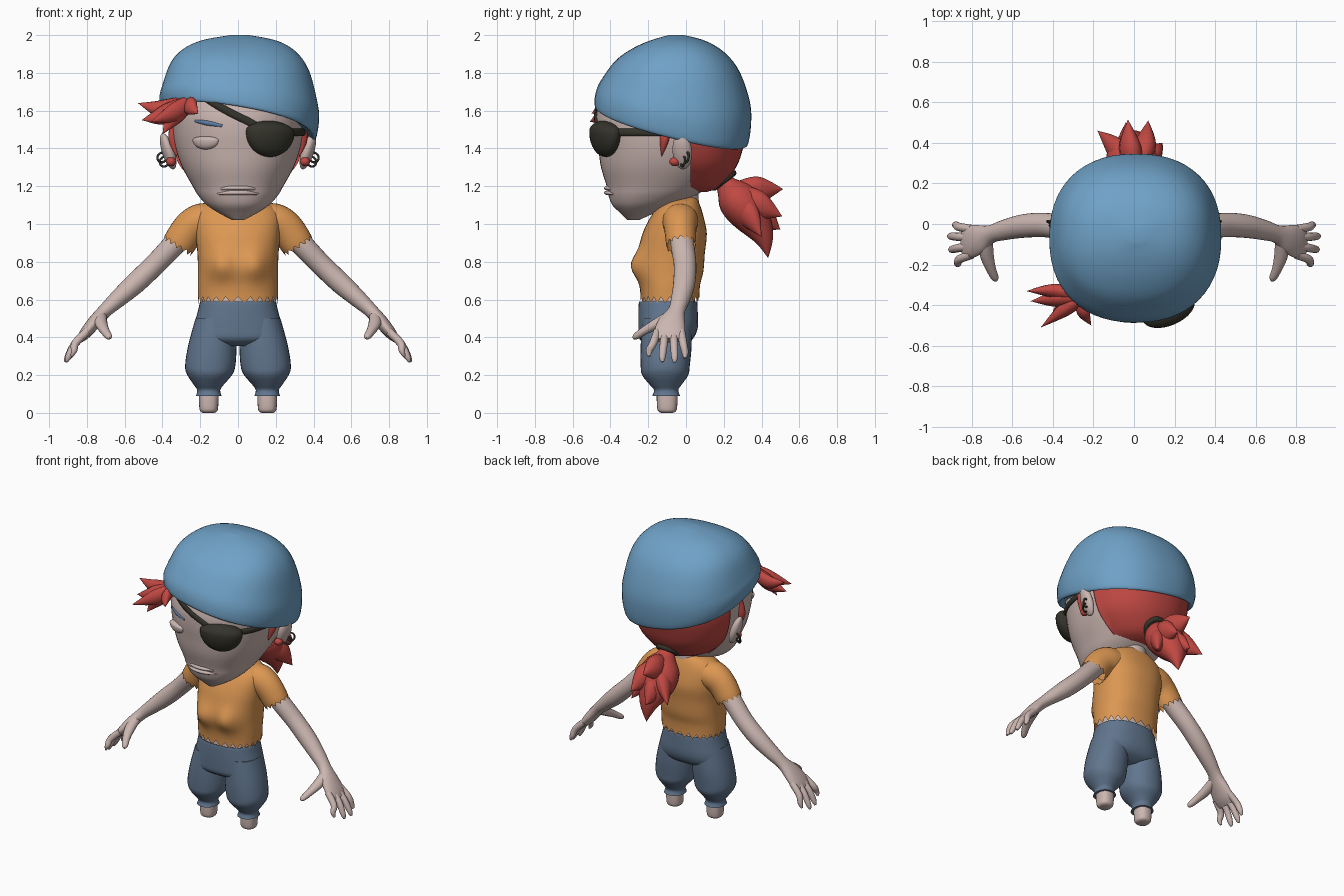
import bpy, bmesh, math
from mathutils import Vector, Matrix, Euler


def material(name, rgb):
    m = bpy.data.materials.new(name)
    m.diffuse_color = (*rgb, 1)
    return m


SKIN = material("skin", (0.60, 0.47, 0.44))
CLOTH = material("sky blue", (0.16, 0.36, 0.57))
HAIR = material("red hair", (0.53, 0.065, 0.055))
SHIRT = material("orange", (0.72, 0.31, 0.085))
PANTS = material("slate blue", (0.12, 0.18, 0.27))
DARK = material("dark olive", (0.035, 0.034, 0.024))
BROW = material("brow blue", (0.11, 0.20, 0.36))


def finish(name, bm, mat, angle=50):
    bmesh.ops.remove_doubles(bm, verts=bm.verts, dist=0.0004)
    bmesh.ops.recalc_face_normals(bm, faces=bm.faces)
    me = bpy.data.meshes.new(name)
    bm.to_mesh(me)
    bm.free()
    me.materials.append(mat)
    me.polygons.foreach_set("use_smooth", [True] * len(me.polygons))
    me.set_sharp_from_angle(angle=math.radians(angle))
    ob = bpy.data.objects.new(name, me)
    bpy.context.collection.objects.link(ob)
    return ob


def smooth_keys(keys, steps):
    """Catmull-Rom interpolation of key tuples."""
    out = []
    for i in range(len(keys) - 1):
        q = [keys[max(i - 1, 0)], keys[i], keys[i + 1], keys[min(i + 2, len(keys) - 1)]]
        for k in range(steps):
            t = k / steps
            out.append([0.5 * (2 * b + (c - a) * t + (2 * a - 5 * b + 4 * c - d) * t * t
                               + (3 * b - a - 3 * c + d) * t ** 3) for a, b, c, d in zip(*q)])
    return out + [list(keys[-1])]


def spow(v, p):
    return math.copysign(abs(v) ** (2 / p), v)


def loft(name, keys, mat, seg=32, steps=4, side=None, p=2.0, shape=None, teeth=0, caps=(True, True)):
    """Keys are (x, y, z, a, b). No side: level rings; with side: rings square to the path."""
    ks = smooth_keys(keys, steps)
    cs = [Vector(k[:3]) for k in ks]
    bm = bmesh.new()
    rings = []
    for i, k in enumerate(ks):
        t = (cs[min(i + 1, len(ks) - 1)] - cs[max(i - 1, 0)]).normalized()
        u, v = Vector((1, 0, 0)), Vector((0, 1, 0))
        if side:
            u = Vector(side)
            u = (u - t * u.dot(t)).normalized()
            v = t.cross(u)
        ring = []
        for j in range(seg):
            an = 2 * math.pi * j / seg
            co = cs[i] + u * max(k[3], 1e-4) * spow(math.cos(an), p) + v * max(k[4], 1e-4) * spow(math.sin(an), p)
            if teeth and i == len(ks) - 1 and j % 2:
                co -= t * teeth
            ring.append(bm.verts.new(shape(co) if shape else co))
        rings.append(ring)
    for r0, r1 in zip(rings, rings[1:]):
        for j in range(seg):
            bm.faces.new((r0[j], r0[(j + 1) % seg], r1[(j + 1) % seg], r1[j]))
    if caps[0]:
        bm.faces.new(rings[0])
    if caps[1]:
        bm.faces.new(rings[-1])
    return finish(name, bm, mat)


def ball(name, loc, size, mat, rot=(0, 0, 0), top=1.0):
    bm = bmesh.new()
    bmesh.ops.create_uvsphere(bm, u_segments=32, v_segments=20, radius=1)
    for v in bm.verts:
        if v.co.z > 0:
            v.co.z *= top
    e = Euler([math.radians(r) for r in rot]).to_matrix().to_4x4()
    bm.transform(Matrix.Translation(loc) @ e @ Matrix.Diagonal((*size, 1)))
    return finish(name, bm, mat)


def ring(name, loc, rot, big, small, mat):
    bpy.ops.mesh.primitive_torus_add(location=loc, rotation=rot, major_radius=big, minor_radius=small,
                                     major_segments=24, minor_segments=10)
    ob = bpy.context.object
    ob.name = name
    ob.data.materials.append(mat)
    bpy.ops.object.shade_smooth()


def on_face(deg, z, off=0.0):
    a = math.radians(deg)
    return ((0.345 + off) * spow(math.cos(a), 2.2), -0.088 + (0.385 + off) * spow(math.sin(a), 2.2), z)


def lock(name, base, mid, tip, r):
    loft(name, [(*base, r * .6, r * .5), (*mid, r, r * .7), (*tip, 0, 0)], HAIR, seg=12, steps=7, side=(0.3, 0.2, 1))


# Head and neck
loft("head", [(0, -.28, 1.02, .03, .03), (0, -.255, 1.06, .105, .095), (0, -.22, 1.10, .165, .17),
              (0, -.18, 1.15, .21, .23), (0, -.15, 1.20, .24, .27), (0, -.115, 1.3, .295, .335),
              (0, -.092, 1.4, .33, .372), (0, -.088, 1.5, .345, .388), (0, -.09, 1.6, .345, .38),
              (0, -.08, 1.75, .31, .33), (0, -.08, 1.9, .2, .2)], SKIN, seg=48, p=2.2)
loft("neck", [(0, -.02, 1.0, .1, .09), (0, -.02, 1.25, .085, .085)], SKIN)

# Face details: lips, half-closed eye, brow
for nm, z in (("upper_lip", 1.19), ("lower_lip", 1.165)):
    loft(nm, [(-.11, -.385, z - .006, .004, .004), (-.05, -.413, z, .011, .013), (0, -.42, z, .011, .014),
              (.05, -.413, z, .011, .013), (.11, -.385, z - .006, .004, .004)], SKIN, seg=12, side=(0, 0, 1))
ball("closed_eye", (-.17, -.425, 1.445), (.075, .03, .05), SKIN, (0, 0, -22), .4)
loft("eyebrow", [(*on_face(-129, 1.545), .006, .008), (*on_face(-116, 1.535), .014, .012),
                 (*on_face(-102, 1.52), .008, .008)], BROW, seg=12, side=(0, 0, 1))

# Eye patch and strap
ball("eye_patch", (.17, -.425, 1.487), (.137, .075, .132), DARK, (0, 4, 23), .45)
loft("strap_brow", [(*on_face(-122 + 10 * i, 1.685 - .036 * i, .004), .02, .01) for i in range(6)],
     DARK, seg=10, steps=3, side=(0, 0, 1))
loft("strap_side", [(*on_face(-56 + 12 * i, 1.485, .004), .02, .01) for i in range(6)],
     DARK, seg=10, steps=3, side=(0, 0, 1))

# Head scarf: dome over a tilted hem, folded on one side
def scarf(co):
    h = co.z
    if h < .3:
        co.x -= .012 * max(0, -co.x / .4) * math.cos(h / .3 * math.pi / 2)
    hem = 1.507 - .17 * co.x - .25 * co.y
    return Vector((co.x, co.y, hem + (2 - hem) * h))


loft("head_scarf", [(.01, -.078, .03, .36, .37), (.01, -.078, 0, .40, .405), (.01, -.066, .2, .42, .411),
                    (.01, -.053, .4, .405, .39), (.01, -.045, .66, .365, .328), (.01, -.04, .83, .30, .245),
                    (.01, -.04, .94, .20, .145), (.01, -.05, 1, .05, .04)],
     CLOTH, seg=56, steps=5, p=2.3, shape=scarf)

# Hair at the back of the head, cut flat behind the ears
loft("back_hair", [(0, -.05, 1.17, .12, .16), (0, -.05, 1.20, .20, .235), (0, -.05, 1.3, .302, .315),
                   (0, -.05, 1.4, .345, .352), (0, -.05, 1.5, .36, .375), (0, -.05, 1.6, .355, .365)],
     HAIR, seg=48, p=2.15, shape=lambda c: Vector((c.x, max(c.y, .025), c.z)))

# Ponytail: tie, body and pointed locks
ring("hair_tie", (0, .2, 1.232), (math.radians(37), 0, 0), .062, .018, DARK)
loft("ponytail", [(0, .17, 1.27, .05, .05), (0, .21, 1.21, .055, .055), (0, .265, 1.14, .12, .105),
                  (-.01, .34, 1.05, .125, .105), (0, .41, .93, .06, .055), (0, .435, .82, 0, 0)],
     HAIR, seg=24, side=(1, 0, 0))
for i, (mid, tip, r) in enumerate([((-.02, .38, 1.18), (-.03, .515, 1.185), .075),
                                   ((.05, .38, 1.10), (.07, .51, 1.04), .08),
                                   ((-.08, .36, 1.08), (-.18, .46, .99), .075),
                                   ((.08, .33, 1.05), (.14, .40, .93), .07),
                                   ((-.03, .40, 1.04), (-.04, .50, .97), .07)]):
    lock(f"ponytail_lock_{i}", (0, .24, 1.17), mid, tip, r)

# Fringe tuft under the scarf
for i, (mid, tip, r) in enumerate([((-.39, -.33, 1.61), (-.53, -.33, 1.64), .05),
                                   ((-.38, -.37, 1.58), (-.51, -.38, 1.55), .055),
                                   ((-.34, -.42, 1.59), (-.46, -.51, 1.54), .05),
                                   ((-.33, -.40, 1.58), (-.40, -.43, 1.475), .05),
                                   ((-.25, -.43, 1.62), (-.21, -.50, 1.585), .045)]):
    lock(f"fringe_lock_{i}", (-.24, -.36, 1.66), mid, tip, r)

# Torso: shirt with a bust and zigzag hem, bare midriff
def bust(co):
    if co.y < -.05:
        for x in (-.09, .09):
            co.y -= .05 * math.exp(-((co.x - x) / .07) ** 2 - ((co.z - .78) / .075) ** 2)
    return co


loft("shirt", [(0, -.01, 1.14, .09, .065), (0, -.03, 1.11, .17, .10), (0, -.045, 1.05, .225, .135),
               (0, -.06, .95, .225, .17), (0, -.075, .85, .215, .175), (0, -.08, .75, .212, .172),
               (0, -.085, .68, .213, .16), (0, -.085, .615, .212, .155)],
     SHIRT, seg=48, p=2.3, shape=bust, teeth=-.035, caps=(True, False))
loft("midriff", [(0, -.09, .75, .18, .12), (0, -.09, .65, .188, .135), (0, -.09, .54, .19, .14)], SKIN, p=2.2)

# Trouser seat
loft("trouser_seat", [(0, -.095, .57, .185, .14), (0, -.095, .59, .199, .153), (0, -.095, .54, .212, .157),
                      (0, -.095, .45, .235, .157), (0, -.105, .39, .235, .14), (0, -.11, .355, .13, .09)],
     PANTS, seg=40, p=2.3)

for nm, s in (("left", 1), ("right", -1)):
    # Ear, sideburn, stud and hoops
    ball(nm + "_ear", (s * .37, -.02, 1.385), (.032, .052, .10), SKIN, (0, s * 18, s * -12))
    lock(nm + "_sideburn", (s * .335, -.11, 1.55), (s * .335, -.115, 1.45), (s * .325, -.13, 1.355), .035)
    ball(nm + "_stud", (s * .355, -.06, 1.33), (.026, .028, .024), HAIR)
    for k in range(2):
        ring(f"{nm}_hoop_{k}", (s * (.39 + .012 * k), -.015 + .02 * k, 1.33 + .022 * k),
             (math.radians(80), 0, math.radians(s * 20)), .026, .006, DARK)

    # Sleeve with zigzag edge
    loft(nm + "_sleeve", [(s * .10, -.03, 1.02, .09, .08), (s * .19, -.03, 1.015, .095, .095),
                          (s * .26, -.03, .97, .085, .092), (s * .325, -.025, .875, .078, .086)],
         SHIRT, seg=28, side=(0, 1, 0), teeth=.035, caps=(True, False))

    # Arm and palm
    loft(nm + "_arm", [(s * .25, -.02, .98, .055, .055), (s * .33, -.02, .90, .062, .06),
                       (s * .44, -.005, .785, .06, .057), (s * .545, -.01, .685, .058, .056),
                       (s * .64, -.03, .60, .05, .046), (s * .705, -.05, .54, .045, .037),
                       (s * .76, -.075, .48, .072, .036), (s * .81, -.088, .42, .082, .03),
                       (s * .84, -.09, .385, .07, .018)], SKIN, seg=24, side=(0, 1, 0))

    # Fingers and thumb
    for k, (y0, y1, x1, z1) in enumerate([(-.025, -.005, .89, .29), (-.067, -.06, .913, .268),
                                          (-.11, -.125, .908, .27), (-.152, -.195, .88, .30)]):
        loft(f"{nm}_finger_{k}", [(s * .80, y0, .43, .021, .022), (s * .86, (y0 + y1) / 2, .37, .021, .021),
                                  (s * (x1 - .012), y1, z1 + .03, .018, .017), (s * x1, y1, z1, .008, .007)],
             SKIN, seg=12, side=(0, 1, 0))
    loft(nm + "_thumb", [(s * .725, -.07, .52, .03, .03), (s * .725, -.15, .475, .034, .028),
                         (s * .705, -.22, .435, .025, .022), (s * .685, -.265, .405, .019, .017),
                         (s * .68, -.28, .395, .007, .007)], SKIN, seg=12, side=(1, 0, 0))

    # Baggy trouser leg and foot stub
    loft(nm + "_trouser_leg", [(s * .115, -.10, .50, .11, .13), (s * .135, -.105, .36, .128, .135),
                               (s * .147, -.11, .25, .133, .13), (s * .15, -.11, .20, .118, .122),
                               (s * .155, -.108, .15, .08, .085), (s * .155, -.105, .12, .061, .064),
                               (s * .155, -.105, .09, .068, .074)], PANTS, seg=32, p=2.15)
    loft(nm + "_foot", [(s * .155, -.10, .15, .05, .05), (s * .155, -.10, .09, .052, .055),
                        (s * .155, -.10, .03, .05, .053), (s * .155, -.10, .008, .044, .046),
                        (s * .155, -.10, 0, .03, .03)], SKIN, seg=24, p=2.4)
